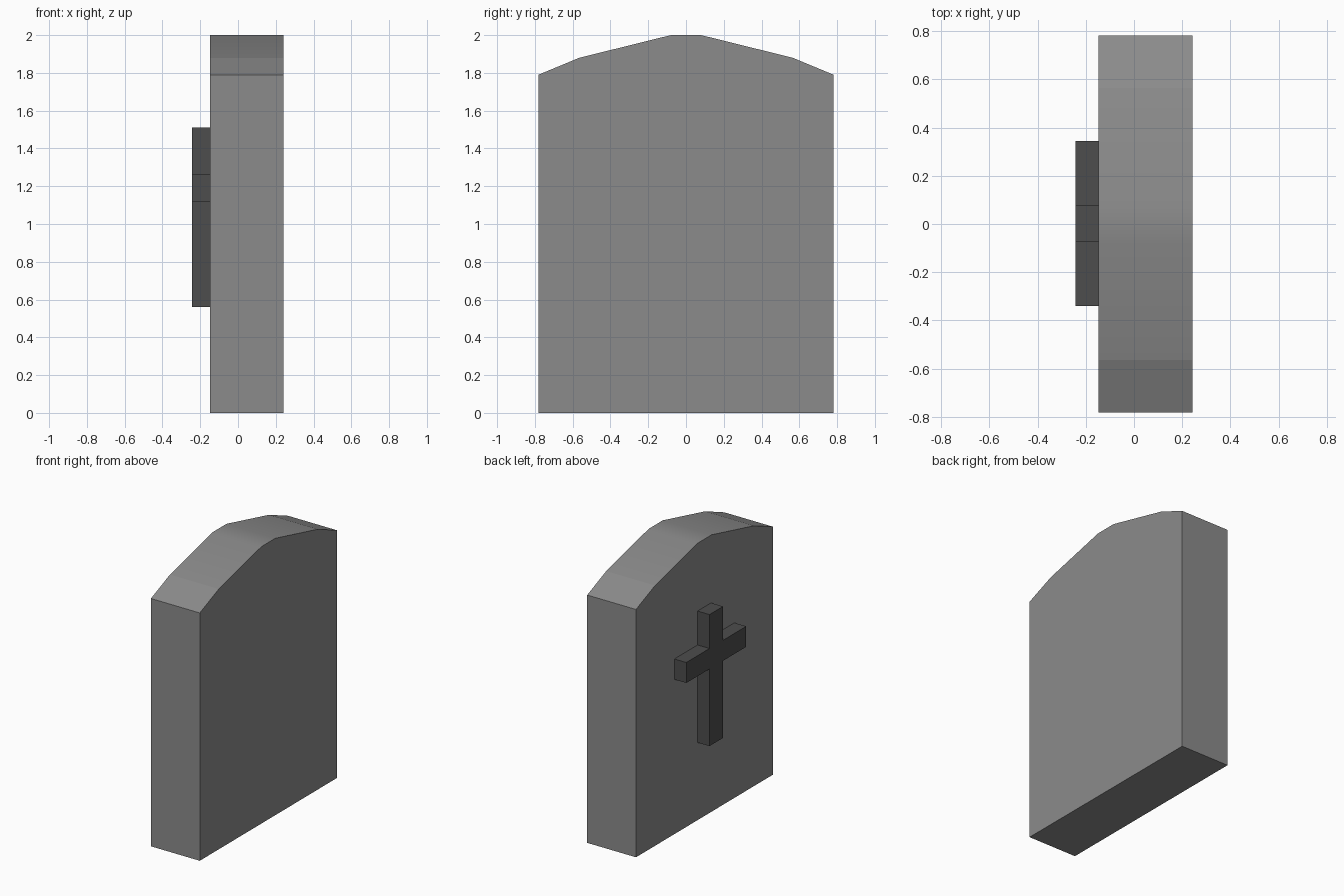
import bpy
import bmesh
import math

if "Cube" in bpy.data.objects:
    bpy.data.objects.remove(bpy.data.objects["Cube"])


def extrude_profile(name, profile, x0, x1, grey):
    """Extrude a closed (y, z) profile along x."""
    bm = bmesh.new()
    face = bm.faces.new([bm.verts.new((x0, y, z)) for y, z in profile])
    result = bmesh.ops.extrude_face_region(bm, geom=[face])
    moved = [g for g in result["geom"] if isinstance(g, bmesh.types.BMVert)]
    bmesh.ops.translate(bm, verts=moved, vec=(x1 - x0, 0, 0))
    bmesh.ops.recalc_face_normals(bm, faces=bm.faces)
    mesh = bpy.data.meshes.new(name)
    bm.to_mesh(mesh)
    bm.free()
    mat = bpy.data.materials.new(name + "_stone")
    mat.diffuse_color = (grey, grey, grey, 1)
    mat.use_nodes = True
    mat.node_tree.nodes["Principled BSDF"].inputs["Base Color"].default_value = mat.diffuse_color
    mesh.materials.append(mat)
    obj = bpy.data.objects.new(name, mesh)
    bpy.context.collection.objects.link(obj)
    return obj


def mirrored(half, centre=0.0):
    """Complete a half outline by reflecting it in y."""
    return ([(centre + y, z) for y, z in half]
            + [(centre - y, z) for y, z in reversed(half)])


# Stone slab with a faceted, softly shaded arched top
slab_half = [(0.782, 0), (0.782, 1.79), (0.565, 1.88), (0.08, 2.0)]
slab = extrude_profile("headstone_slab", mirrored(slab_half), -0.148, 0.242, 0.26)
bpy.context.view_layer.objects.active = slab
slab.select_set(True)
bpy.ops.object.shade_smooth_by_angle(angle=math.radians(30))

# Outer shoulder facets stay flat
for poly in slab.data.polygons:
    if abs(poly.center.y) > 0.6:
        poly.use_smooth = False

# Raised dark cross on the -x face
cross_half = [(0.077, 0.56), (0.077, 1.117), (0.342, 1.117),
              (0.342, 1.265), (0.077, 1.265), (0.077, 1.51)]
extrude_profile("cross", mirrored(cross_half, 0.002), -0.243, -0.148, 0.074)
